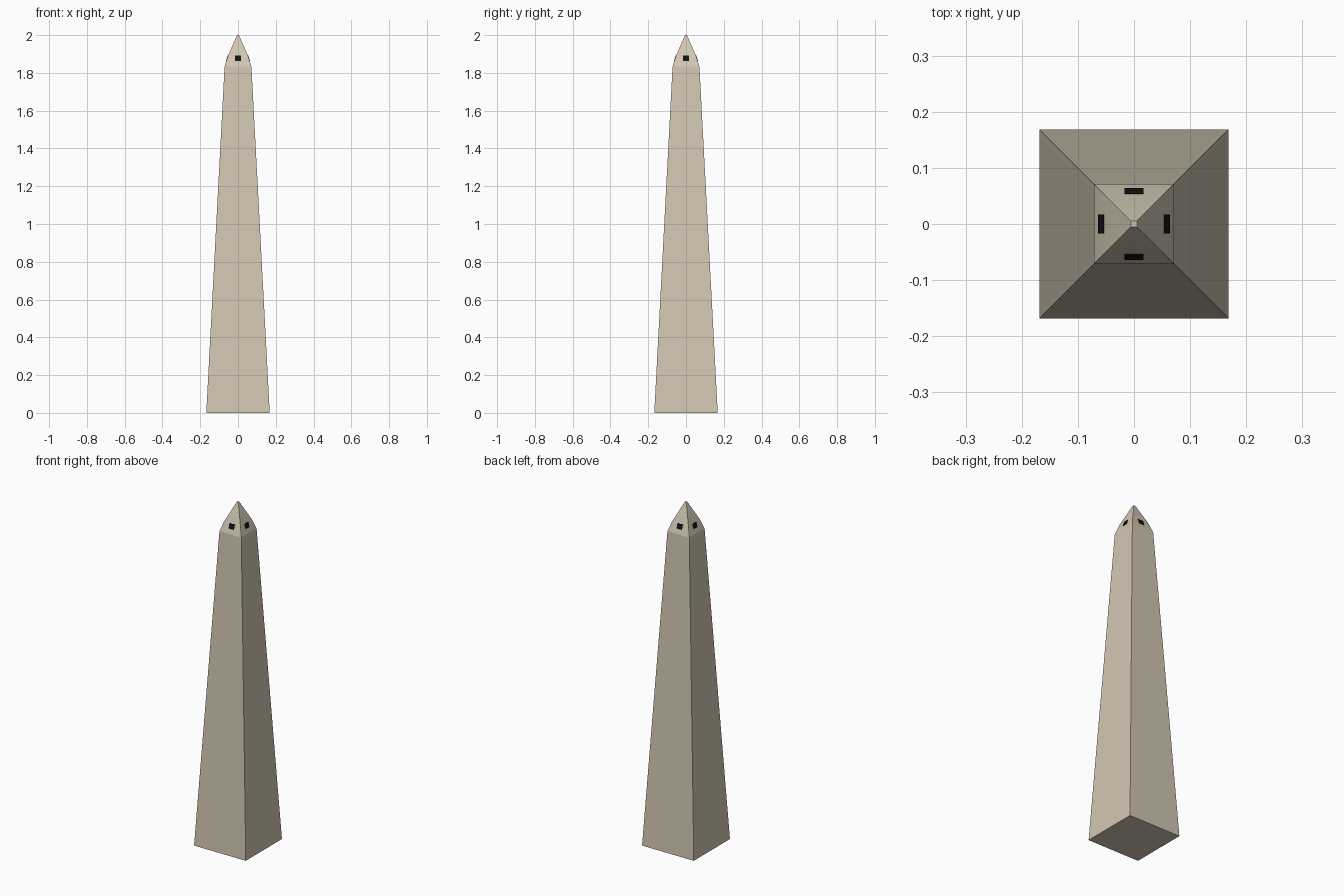
import bpy, bmesh, math
from mathutils import Matrix

if "Cube" in bpy.data.objects:
    bpy.data.objects.remove(bpy.data.objects["Cube"])


def material(name, rgb):
    m = bpy.data.materials.new(name)
    m.diffuse_color = (*rgb, 1)
    m.use_nodes = True
    m.node_tree.nodes["Principled BSDF"].inputs["Base Color"].default_value = m.diffuse_color
    return m


stone = material("pale_stone", (0.64, 0.57, 0.45))
black = material("window_black", (0.006, 0.006, 0.007))


def add_object(name, bm, mat):
    bmesh.ops.recalc_face_normals(bm, faces=bm.faces)
    mesh = bpy.data.meshes.new(name)
    bm.to_mesh(mesh)
    bm.free()
    mesh.materials.append(mat)
    ob = bpy.data.objects.new(name, mesh)
    bpy.context.collection.objects.link(ob)
    return ob


def square_loft(name, profile, mat, cap_bottom, cap_top):
    """Stack of square rings given as (half width, height)."""
    bm = bmesh.new()
    rings = [[bm.verts.new((sx * r, sy * r, z))
              for sx, sy in ((-1, -1), (1, -1), (1, 1), (-1, 1))]
             for r, z in profile]
    for a, b in zip(rings, rings[1:]):
        for i in range(4):
            j = (i + 1) % 4
            bm.faces.new((a[i], a[j], b[j], b[i]))
    if cap_bottom:
        bm.faces.new(rings[0][::-1])
    if cap_top:
        bm.faces.new(rings[-1])
    return add_object(name, bm, mat)


# Tapered shaft
square_loft("shaft", [(0.168, 0), (0.071, 1.835)], stone, True, True)

# Slightly convex pyramid cap with a tiny flat tip
cap = square_loft("pyramid_cap",
                  [(0.071, 1.835), (0.053, 1.891), (0.005, 2.0)],
                  stone, False, True)
bpy.context.view_layer.objects.active = cap
cap.select_set(True)
bpy.ops.object.shade_smooth_by_angle(angle=math.radians(20))

# Thin window plates lying on the four cap faces
tilt = math.atan2(0.071 - 0.053, 1.891 - 1.835)
for k, side in enumerate(("front", "right", "back", "left")):
    bm = bmesh.new()
    place = (Matrix.Rotation(k * math.pi / 2, 4, 'Z')
             @ Matrix.Translation((0, -0.0577, 1.8765))
             @ Matrix.Rotation(-tilt, 4, 'X')
             @ Matrix.Diagonal((0.034, 0.003, 0.030, 1)))
    bmesh.ops.create_cube(bm, size=1, matrix=place)
    add_object(side + "_window", bm, black)
